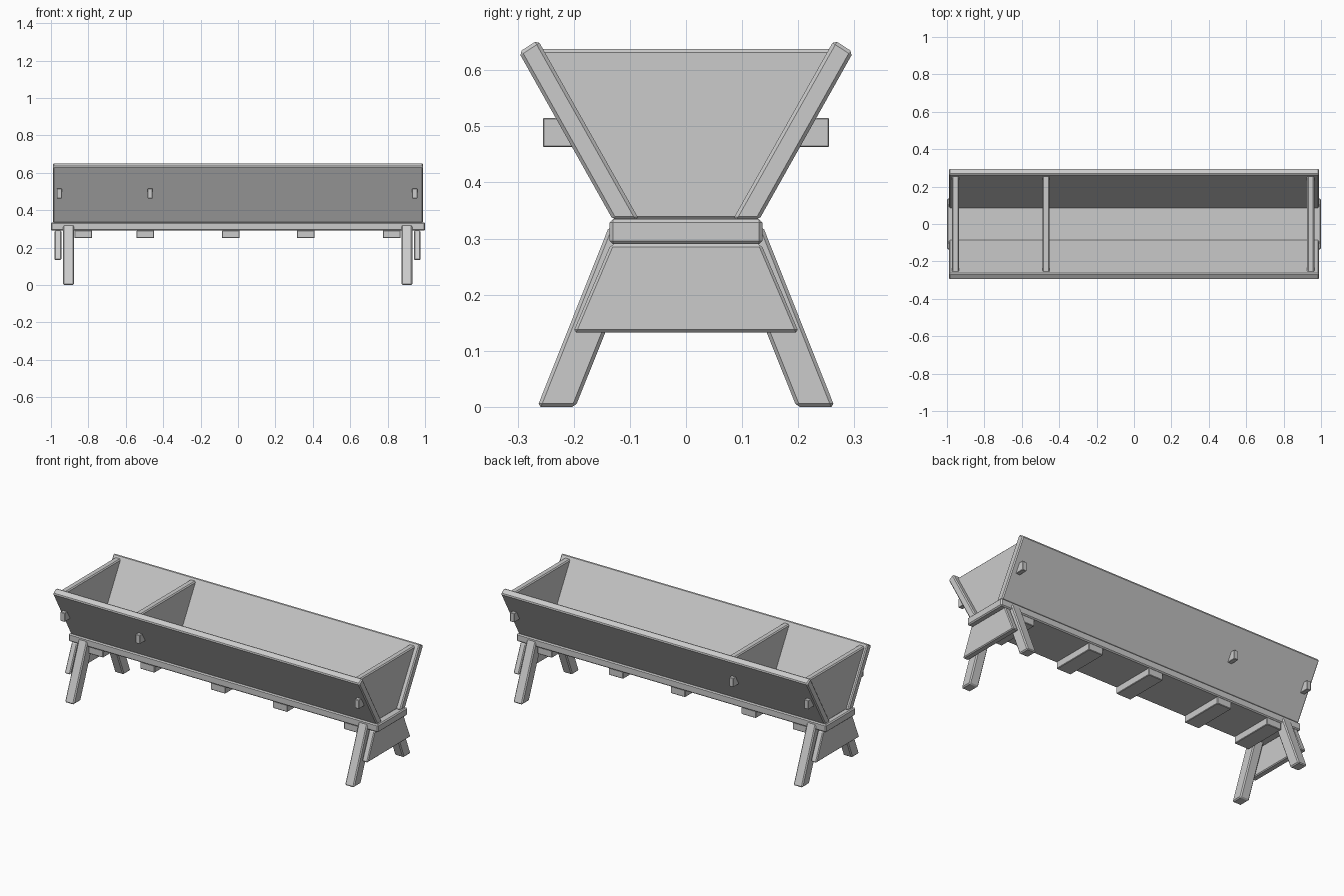
import bpy

cube = bpy.data.objects.get("Cube")
if cube:
    bpy.data.objects.remove(cube, do_unlink=True)

GREY = (0.6, 0.6, 0.6, 1)
mat = bpy.data.materials.new("plain grey")
mat.use_nodes = True
mat.diffuse_color = GREY
mat.node_tree.nodes["Principled BSDF"].inputs["Base Color"].default_value = GREY


def board(name, profile, x, width, bevel=0.006):
    """Extrude a (y, z) profile along x, centred on x, with chamfered edges."""
    n = len(profile)
    verts = [(x + s * width / 2, y, z) for s in (-1, 1) for y, z in profile]
    faces = [tuple(range(n))[::-1], tuple(range(n, 2 * n))]
    faces += [(i, (i + 1) % n, (i + 1) % n + n, i + n) for i in range(n)]
    area = sum(profile[i][0] * profile[(i + 1) % n][1]
               - profile[(i + 1) % n][0] * profile[i][1] for i in range(n))
    if area < 0:
        faces = [f[::-1] for f in faces]
    mesh = bpy.data.meshes.new(name)
    mesh.from_pydata(verts, [], faces)
    mesh.materials.append(mat)
    obj = bpy.data.objects.new(name, mesh)
    bpy.context.collection.objects.link(obj)
    if bevel:
        mod = obj.modifiers.new("chamfer", "BEVEL")
        mod.width = bevel
        mod.segments = 1
        mod.limit_method = "NONE"
    return obj


def taper(bottom, top, z0, z1):
    """Symmetric trapezoid profile from two half widths."""
    return [(-bottom, z0), (bottom, z0), (top, z1), (-top, z1)]


# Floor plank
board("floor_plank", taper(0.136, 0.136, 0.29, 0.335), 0, 2.0)

# Sloping side walls and splayed legs
wall = [(0.13, 0.333), (0.298, 0.632), (0.264, 0.654), (0.083, 0.333)]
leg = [(0.265, 0), (0.137, 0.322), (0.068, 0.322), (0.197, 0)]
for side, label in ((-1, "front"), (1, "back")):
    board(label + "_wall", [(side * y, z) for y, z in wall], 0, 1.98)
    for x, end in ((-0.906, "right"), (0.903, "left")):
        board(f"{label}_{end}_leg", [(side * y, z) for y, z in leg], x, 0.058)

# End boards and divider, each with a tenon passing through the walls
for name, x in (("right_end", -0.955), ("divider", -0.47), ("left_end", 0.945)):
    board(name + "_board", taper(0.09, 0.262, 0.333, 0.638), x, 0.038)
    board(name + "_tenon", taper(0.255, 0.255, 0.463, 0.515), x, 0.027, 0.002)

# Tapered aprons between the legs
for x, name in ((-0.963, "right_apron"), (0.958, "left_apron")):
    board(name, taper(0.201, 0.134, 0.133, 0.29), x, 0.036, 0.005)

# Cross slats beneath the floor
for i, x in enumerate((-0.827, -0.495, -0.038, 0.362, 0.822)):
    board(f"cross_slat_{i + 1}", taper(0.13, 0.13, 0.25, 0.292), x, 0.094, 0.003)
